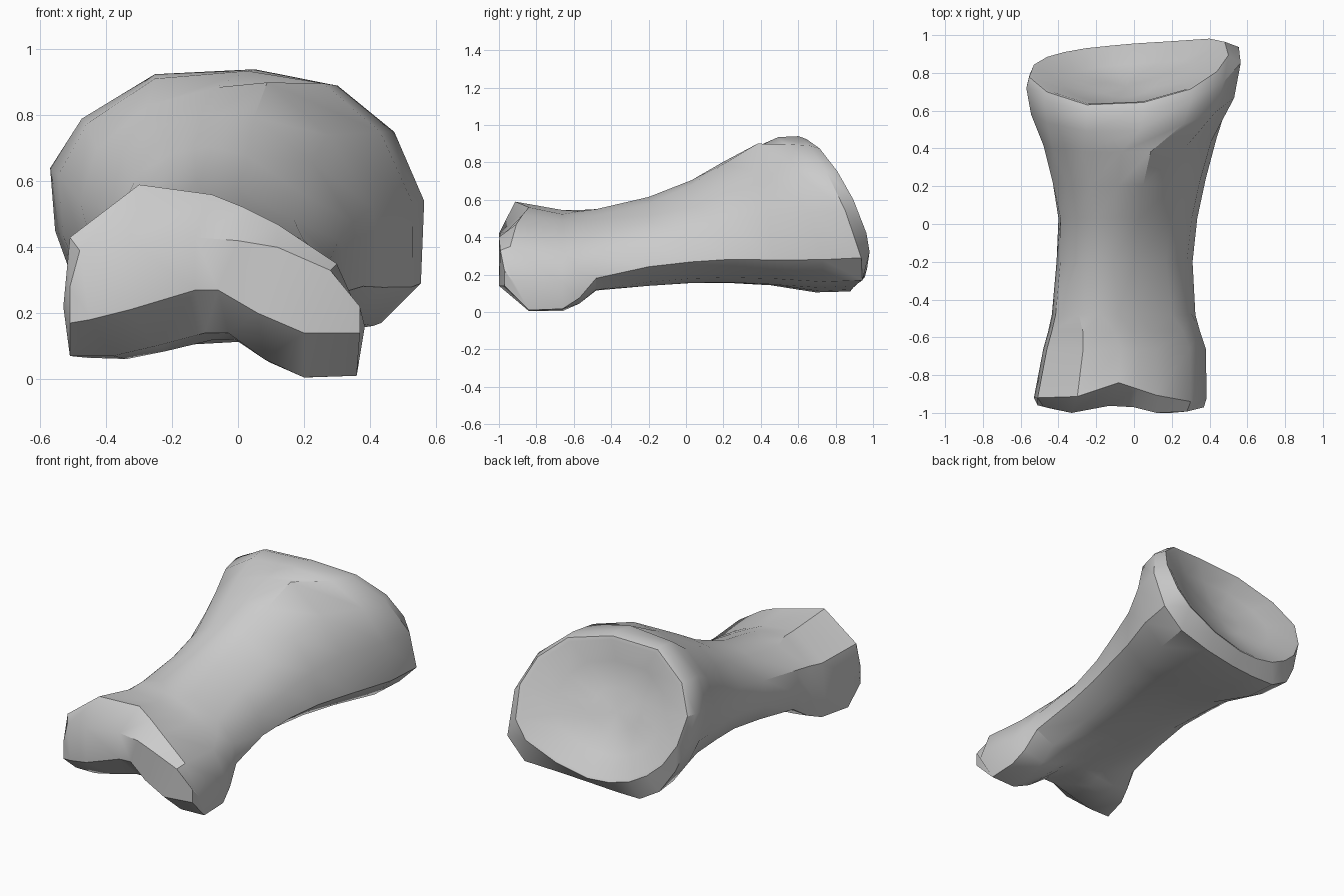
import bpy, bmesh, math

cube = bpy.data.objects.get("Cube")
if cube:
    bpy.data.objects.remove(cube, do_unlink=True)

# Key cross-sections (x, z), clockwise from the lower corner on the -x side
FRONT = [(-.51, .17), (-.51, .28), (-.48, .39), (-.33, .42), (-.13, .43), (0, .42),
         (.12, .4), (.28, .33), (.37, .22), (.37, .14), (.2, .14), (.06, .2),
         (-.06, .27), (-.13, .27), (-.33, .21), (-.45, .18)]
HEAD = [(-.51, .07), (-.53, .22), (-.51, .43), (-.3, .59), (-.08, .56), (.02, .52),
        (.12, .47), (.3, .35), (.385, .16), (.36, .01), (.2, .005), (.08, .06),
        (-.03, .14), (-.1, .14), (-.25, .1), (-.38, .07)]
SHAFT = [(-.36, .2), (-.41, .3), (-.39, .44), (-.29, .56), (-.2, .595), (-.11, .605),
         (0, .57), (.17, .475), (.28, .36), (.31, .24), (.2, .16), (.09, .14),
         (0, .14), (-.1, .14), (-.2, .145), (-.28, .16)]
FLARE = [(-.37, .25), (-.44, .38), (-.46, .54), (-.41, .7), (-.26, .83), (-.06, .885),
         (.09, .9), (.27, .74), (.4, .52), (.43, .28), (.32, .18), (.17, .15),
         (.03, .145), (-.1, .145), (-.2, .15), (-.28, .18)]
BASE = [(-.5, .31), (-.55, .45), (-.565, .64), (-.47, .79), (-.25, .925), (.05, .94),
        (.3, .89), (.47, .75), (.56, .54), (.55, .29), (.43, .17), (.2, .14),
        (0, .12), (-.15, .11), (-.3, .11), (-.42, .18)]
RIM = [(-.46, .36), (-.53, .48), (-.555, .64), (-.46, .79), (-.25, .91), (.05, .92),
       (.3, .87), (.44, .75), (.5, .6), (.48, .42), (.4, .32), (.2, .23),
       (0, .185), (-.13, .19), (-.26, .22), (-.37, .28)]
SECTIONS = [HEAD, SHAFT, FLARE, BASE, RIM]


def mix(a, b, t):
    return a + (b - a) * t


def blend(t):
    """Section part-way along the list of key sections."""
    i = min(int(t), len(SECTIONS) - 2)
    return [(mix(a[0], b[0], t - i), mix(a[1], b[1], t - i))
            for a, b in zip(SECTIONS[i], SECTIONS[i + 1])]


def fit(section, x0, x1, z0, z1):
    """Stretch a section to fill a box."""
    xs, zs = [p[0] for p in section], [p[1] for p in section]
    return [(mix(x0, x1, (x - min(xs)) / (max(xs) - min(xs))),
             mix(z0, z1, (z - min(zs)) / (max(zs) - min(zs)))) for x, z in section]


def groove(x, width):
    """Depth of the hollow between the two knuckles, from 0 to 1."""
    return max(0, 1 - abs(x + .08) / width)


def knuckle_y(i, x):
    """Upper edge follows the groove, lower edge sits further back."""
    if 2 < i < 8:
        return -.94 + .1 * groove(x, .3)
    return -.92 if i in (1, 2, 8) else -.84


bm = bmesh.new()


def add_ring(points):
    return [bm.verts.new(p) for p in points]


def bridge(a, b):
    count = len(a)
    for i in range(count):
        j = (i + 1) % count
        bm.faces.new((a[i], a[j], b[j], b[i]))


# Knuckle end: front band with rounded corners, then the widest ring
rings = [add_ring((x, -1 + .05 * groove(x, .2) + .25 * max(0, abs(x + .05) - .3), z)
                  for x, z in FRONT)]
rings.append(add_ring((x, knuckle_y(i, x), z) for i, (x, z) in enumerate(HEAD)))

# Shaft and flared base: y, tilt, box x0 x1 z0 z1, section blend
STATIONS = [
    (-.66, 0, -.48, .38, .005, .545, .1),
    (-.57, 0, -.455, .35, .045, .545, .35),
    (-.48, 0, -.435, .325, .115, .55, .8),
    (-.2, 0, -.41, .31, .14, .615, 1),
    (.03, 0, -.4, .335, .155, .705, 1.2),
    (.22, .05, -.43, .38, .155, .805, 1.5),
    (.42, .1, -.48, .44, .143, .9, 2),
    (.6, .25, -.545, .53, .105, .935, 2.8),
    (.75, .35, -.57, .565, .11, .94, 3),
    (.82, .43, -.555, .5, .185, .925, 4),
]
for y, tilt, x0, x1, z0, z1, t in STATIONS:
    rings.append(add_ring((x, y + tilt * (.25 * x + .6 * x * x - z + .5), z)
                          for x, z in fit(blend(t), x0, x1, z0, z1)))

# Hollow socket: a thin lip, then rings sinking towards the middle
rim = rings[-1]
centre = sum((v.co for v in rim), rim[0].co * 0) / len(rim)
for scale, depth in ((.95, .005), (.65, .07), (.3, .11)):
    ring = []
    for v in rim:
        p = centre.lerp(v.co, scale)
        p.y -= depth
        ring.append(bm.verts.new(p))
    rings.append(ring)

for a, b in zip(rings, rings[1:]):
    bridge(a, b)

# Close the socket floor
floor = bm.verts.new((centre.x, centre.y - .12, centre.z))
last = rings[-1]
for i, v in enumerate(last):
    bm.faces.new((v, last[(i + 1) % len(last)], floor))

# Close the knuckle front with upright strips
front = rings[0]
for i in range(1, 8):
    bm.faces.new((front[i], front[i + 1], front[-i], front[1 - i]))

bmesh.ops.recalc_face_normals(bm, faces=bm.faces)
mesh = bpy.data.meshes.new("finger_bone")
bm.to_mesh(mesh)
bm.free()

bone = bpy.data.objects.new("finger_bone", mesh)
bpy.context.collection.objects.link(bone)

# Plain grey
grey = bpy.data.materials.new("bone_grey")
grey.use_nodes = True
colour = (.6, .6, .6, 1)
grey.diffuse_color = colour
grey.node_tree.nodes["Principled BSDF"].inputs["Base Color"].default_value = colour
mesh.materials.append(grey)

bpy.ops.object.select_all(action="DESELECT")
bone.select_set(True)
bpy.context.view_layer.objects.active = bone
bpy.ops.object.shade_smooth_by_angle(angle=math.radians(35))
